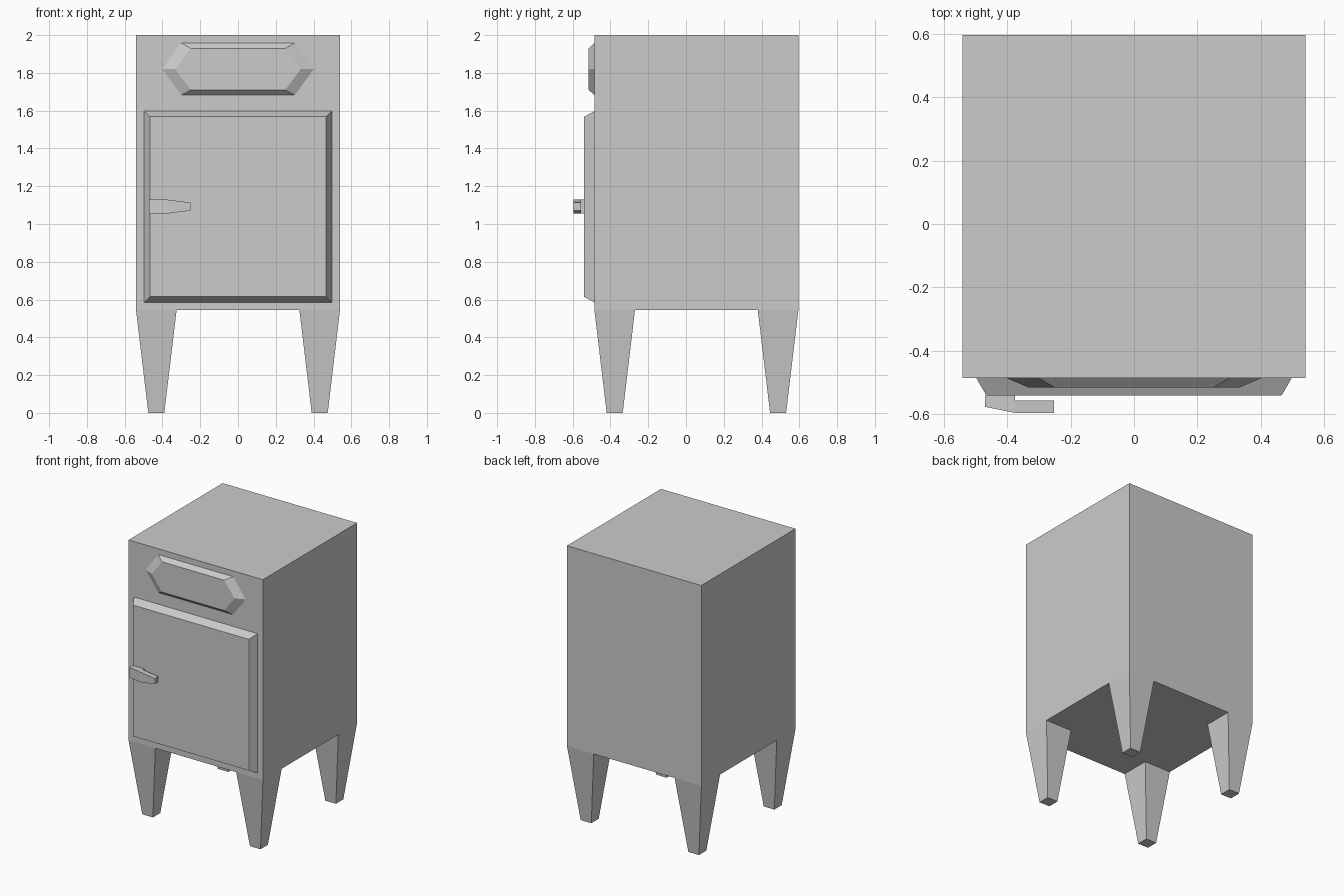
import bpy, bmesh

if "Cube" in bpy.data.objects:
    bpy.data.objects.remove(bpy.data.objects["Cube"])


def loft(name, rings, cap_start=True, cap_end=True):
    """Skin a list of equal-length point rings, optionally capping the ends."""
    bm = bmesh.new()
    loops = [[bm.verts.new(p) for p in ring] for ring in rings]
    n = len(loops[0])
    for a, b in zip(loops, loops[1:]):
        for i in range(n):
            j = (i + 1) % n
            bm.faces.new((a[i], a[j], b[j], b[i]))
    if cap_start:
        bm.faces.new(loops[0][::-1])
    if cap_end:
        bm.faces.new(loops[-1])
    bmesh.ops.remove_doubles(bm, verts=bm.verts, dist=1e-5)
    bmesh.ops.dissolve_degenerate(bm, edges=bm.edges, dist=1e-5)
    bmesh.ops.recalc_face_normals(bm, faces=bm.faces)
    mesh = bpy.data.meshes.new(name)
    bm.to_mesh(mesh)
    bm.free()
    obj = bpy.data.objects.new(name, mesh)
    bpy.context.collection.objects.link(obj)
    return obj


def square(cx, cy, r, z):
    return [(cx + sx * r, cy + sy * r, z)
            for sx, sy in ((-1, -1), (1, -1), (1, 1), (-1, 1))]


def front_rect(x, z0, z1, y):
    return [(-x, y, z0), (x, y, z0), (x, y, z1), (-x, y, z1)]


def front_hex(tip, corner, half_h, y, zc=1.82):
    return [(-tip, y, zc), (-corner, y, zc - half_h), (corner, y, zc - half_h),
            (tip, y, zc), (corner, y, zc + half_h), (-corner, y, zc + half_h)]


def handle_section(x, y0, y1, h, zc=1.092):
    return [(x, y0, zc - h), (x, y1, zc - h), (x, y1, zc + h), (x, y0, zc + h)]


FRONT, CENTRE_Y, BASE = -0.485, 0.055, 0.545

# Cabinet box
loft("cabinet_body", [square(0, CENTRE_Y, 0.54, BASE), square(0, CENTRE_Y, 0.54, 2.0)])

# Four tapered legs, open where they meet the body
for side, sx in (("left", -1), ("right", 1)):
    for end, sy in (("front", -1), ("back", 1)):
        x, y = sx * 0.4325, CENTRE_Y + sy * 0.4325
        loft(f"{end}_{side}_leg",
             [square(x, y, 0.0425, 0), square(x, y, 0.1075, BASE)], cap_end=False)

# Bevelled door
loft("door", [front_rect(0.497, 0.585, 1.597, FRONT),
              front_rect(0.465, 0.615, 1.568, -0.54)], cap_start=False)

# Raised hexagonal panel above the door
loft("badge_panel", [front_hex(0.402, 0.30, 0.138, FRONT),
                     front_hex(0.332, 0.25, 0.110, -0.515)], cap_start=False)

# Latch handle: stem on the door, then a tapering grip standing clear of it
loft("door_handle", [handle_section(-0.47, -0.576, -0.54, 0.037),
                     handle_section(-0.375, -0.595, -0.54, 0.037),
                     handle_section(-0.375, -0.595, -0.556, 0.037),
                     handle_section(-0.252, -0.595, -0.556, 0.021)])
